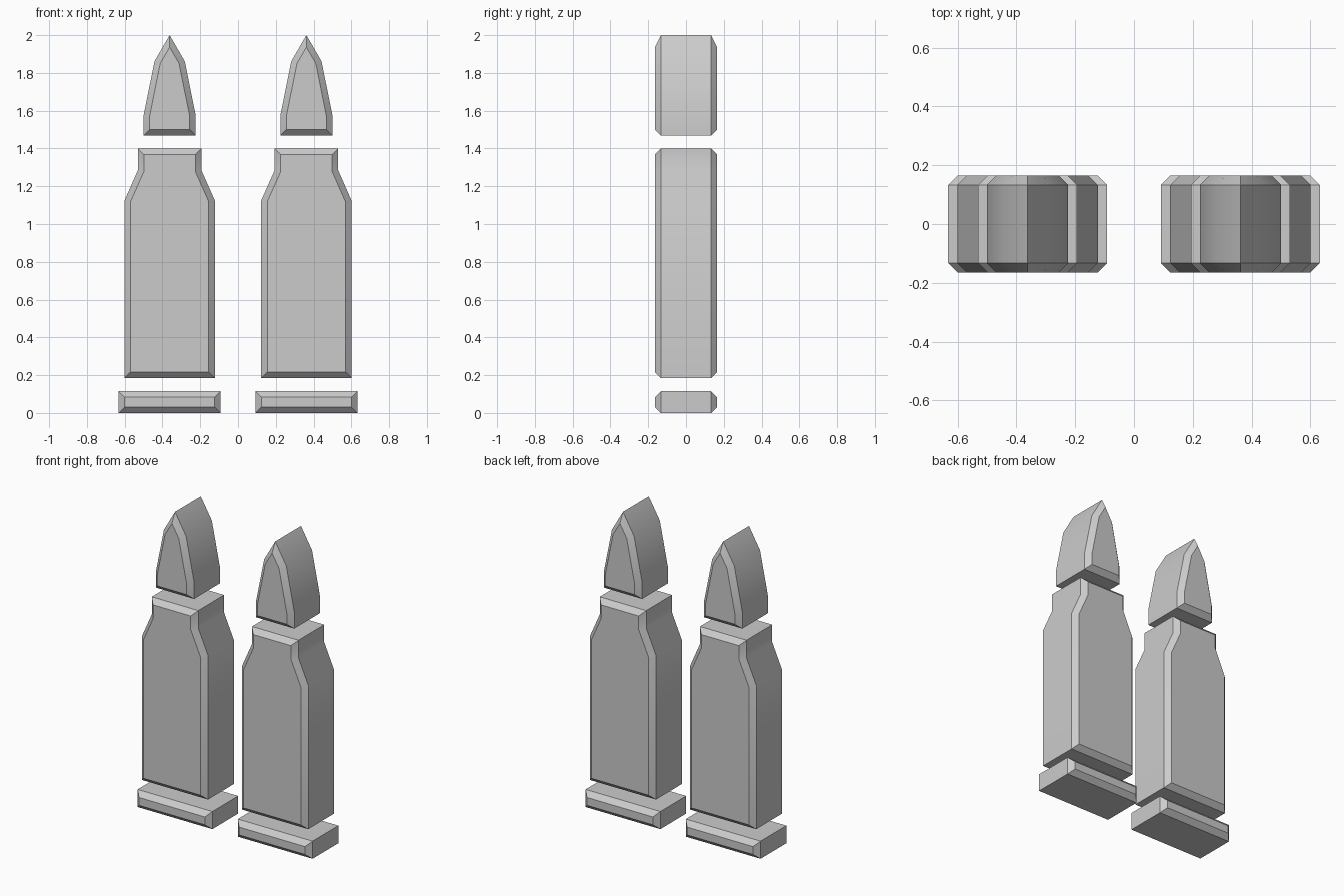
import bpy, bmesh, math

if "Cube" in bpy.data.objects:
    bpy.data.objects.remove(bpy.data.objects["Cube"])

SPACING = 0.362   # distance of each round from the centre
HALF_Y = 0.133    # half depth at the outer outline
CHAMFER = 0.032   # chamfer on the front and back rims


def chamfered_slab(name, half_profile, cx):
    """Mirror a half profile (x, z), extrude along y, chamfer both rims."""
    left = [(-x, z) for x, z in reversed(half_profile) if x > 0]
    outline = half_profile + left
    bm = bmesh.new()
    front = bm.faces.new([bm.verts.new((x, -HALF_Y, z)) for x, z in outline])
    ext = bmesh.ops.extrude_face_region(bm, geom=[front], use_keep_orig=True)
    back = [g for g in ext["geom"] if isinstance(g, bmesh.types.BMFace)][0]
    for v in back.verts:
        v.co.y = HALF_Y
    bmesh.ops.recalc_face_normals(bm, faces=bm.faces)
    for cap, side in ((front, -1), (back, 1)):
        bmesh.ops.inset_region(bm, faces=[cap], thickness=CHAMFER,
                               use_even_offset=True, use_boundary=True)
        for v in cap.verts:
            v.co.y = side * (HALF_Y + CHAMFER)
    bmesh.ops.recalc_face_normals(bm, faces=bm.faces)
    mesh = bpy.data.meshes.new(name)
    bm.to_mesh(mesh)
    bm.free()
    obj = bpy.data.objects.new(name, mesh)
    obj.location.x = cx
    bpy.context.collection.objects.link(obj)
    bpy.ops.object.select_all(action='DESELECT')
    obj.select_set(True)
    bpy.context.view_layer.objects.active = obj
    bpy.ops.object.shade_smooth_by_angle(angle=math.radians(30))


# Right half outlines, from bottom to top
PARTS = {
    "base_rim": [(0.27, 0), (0.27, 0.115)],
    "case": [(0.239, 0.185), (0.239, 1.125), (0.168, 1.285), (0.168, 1.40)],
    "bullet_tip": [(0.138, 1.468), (0.138, 1.575), (0.08, 1.862), (0, 2.0)],
}

# Two identical rounds side by side
for side, cx in (("left", -SPACING), ("right", SPACING)):
    for part, profile in PARTS.items():
        chamfered_slab(f"{part}_{side}", profile, cx)
